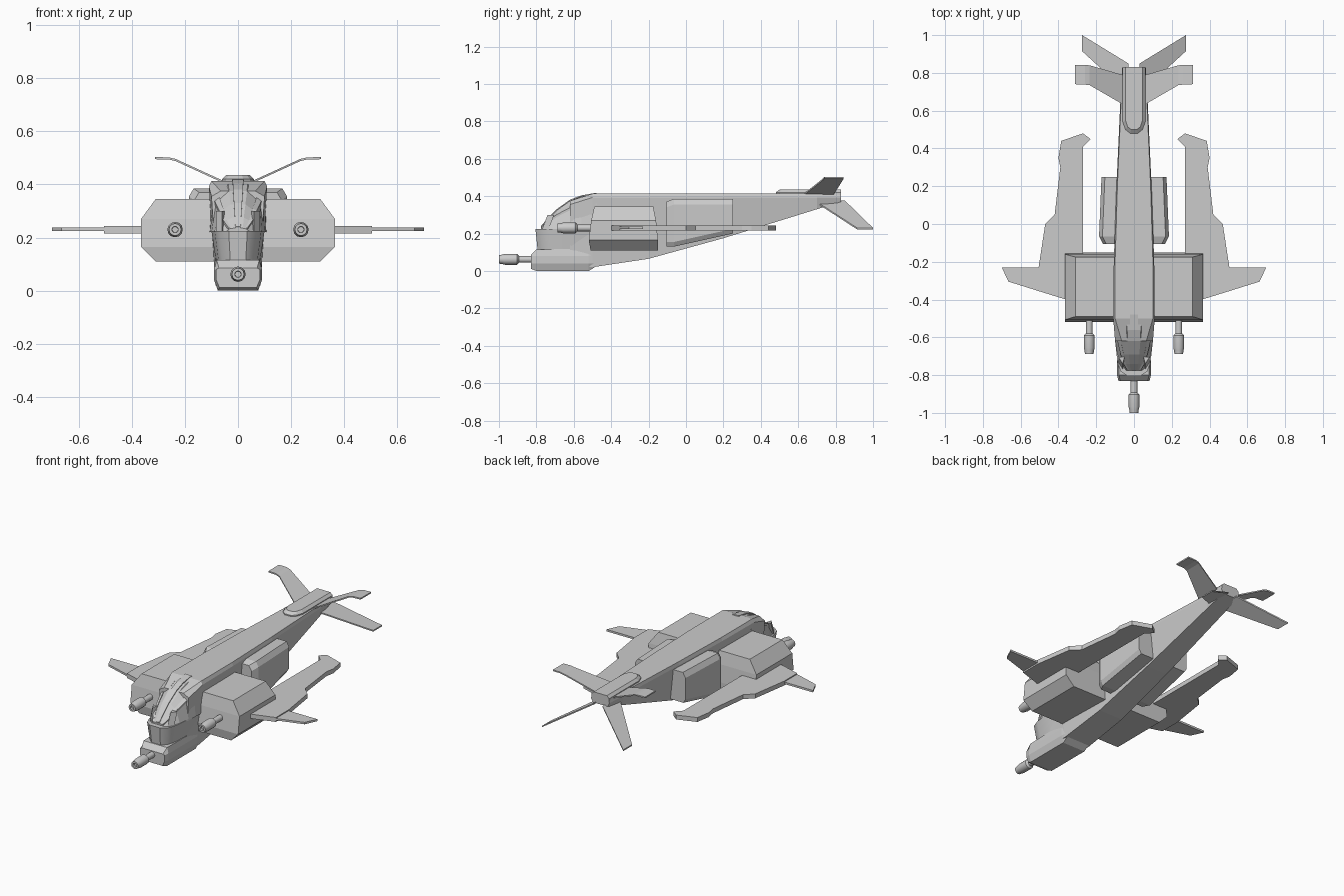
import bpy, bmesh, math
from mathutils import Vector

cube = bpy.data.objects.get("Cube")
if cube:
    bpy.data.objects.remove(cube, do_unlink=True)

grey = bpy.data.materials.new("hull grey")
grey.use_nodes = True
grey.diffuse_color = (0.6, 0.6, 0.6, 1)
grey.node_tree.nodes["Principled BSDF"].inputs["Base Color"].default_value = (0.6, 0.6, 0.6, 1)


def loft(name, rings, mirror=False, smooth=0):
    """Skin a list of equal-length closed rings and cap both ends."""
    bm = bmesh.new()
    loops = [[bm.verts.new(p) for p in ring] for ring in rings]
    n = len(loops[0])
    for a, b in zip(loops, loops[1:]):
        for i in range(n):
            j = (i + 1) % n
            bm.faces.new((a[i], a[j], b[j], b[i]))
    bm.faces.new(loops[0][::-1])
    bm.faces.new(loops[-1])
    bmesh.ops.recalc_face_normals(bm, faces=bm.faces)
    mesh = bpy.data.meshes.new(name)
    bm.to_mesh(mesh)
    bm.free()
    mesh.materials.append(grey)
    ob = bpy.data.objects.new(name, mesh)
    bpy.context.collection.objects.link(ob)
    if mirror:
        ob.modifiers.new("Mirror", 'MIRROR').use_mirror_merge = False
    if smooth:
        bpy.ops.object.select_all(action='DESELECT')
        ob.select_set(True)
        bpy.context.view_layer.objects.active = ob
        bpy.ops.object.shade_smooth_by_angle(angle=math.radians(smooth))
    return ob


def section(y, *half):
    """Symmetric cross-section at y from right-half (x, z) points, bottom to top."""
    return [(x, y, z) for x, z in half] + [(-x, y, z) for x, z in half[::-1]]


def outline(z, half):
    """Symmetric plan outline at height z from right-half (x, y) points."""
    return [(x, y, z) for x, y in half] + [(-x, y, z) for x, y in half[::-1]]


def plate(name, pts, z0, z1):
    return loft(name, [[(x, y, z) for x, y in pts] for z in (z0, z1)], mirror=True)


def ribbon(name, path, thick=0.008, mirror=True):
    """Thin strip through (left edge, right edge) pairs, thickened downwards."""
    down = Vector((0, 0.3, -1)).normalized() * thick
    rings = []
    for a, b in path:
        a, b = Vector(a), Vector(b)
        rings.append([a, b, b + down, a + down])
    return loft(name, rings, mirror)


# Fuselage: deep behind the cockpit, sweeping up to a thin tail
hull = [(-0.62, 0.04, 0.375, 0.08, 0.10, 0.065), (-0.5, 0.02, 0.413, 0.085, 0.11, 0.10),
        (-0.2, 0.065, 0.413, 0.08, 0.107, 0.10), (0.2, 0.175, 0.413, 0.07, 0.093, 0.088),
        (0.7, 0.33, 0.413, 0.055, 0.07, 0.066), (0.83, 0.37, 0.413, 0.05, 0.062, 0.058)]
loft("fuselage", [section(y, (wb, zb), (ws, zt - 0.02), (wt, zt))
                  for y, zb, zt, wb, ws, wt in hull])

# Rounded nose shell beneath the canopy
nose = [(0.10, -0.5), (0.10, -0.62), (0.088, -0.73), (0.07, -0.78), (0.035, -0.805)]
loft("nose_shell", [outline(0.11, [(x * 0.83, y + 0.012) for x, y in nose]),
                    outline(0.225, nose)], smooth=35)

# Canopy, built as tapering cross-sections
canopy = [(-0.775, 0.235, 0.05, 0.03, 0.018), (-0.74, 0.275, 0.076, 0.05, 0.022),
          (-0.69, 0.325, 0.09, 0.065, 0.028), (-0.62, 0.375, 0.10, 0.082, 0.034),
          (-0.56, 0.398, 0.105, 0.094, 0.036), (-0.48, 0.412, 0.108, 0.102, 0.04)]
loft("canopy", [section(y, (wb, 0.22), (ws, 0.225 + (zt - 0.225) * 0.72), (wt, zt))
                for y, zt, wb, ws, wt in canopy])

# Canopy frames: a central spine and a rail along each side
ribbon("canopy_spine", [((-w * 0.55, y, z + 0.006), (w * 0.55, y, z + 0.006))
                        for y, z, _, _, w in canopy], mirror=False)
ribbon("canopy_rail", [((ws * 0.85, y, 0.225 + (z - 0.225) * 0.84),
                        (ws + 0.006, y, 0.23 + (z - 0.225) * 0.72))
                       for y, z, _, ws, _ in canopy], thick=0.012)
# Upright cheek plates at the front of the canopy
loft("canopy_cheek", [[(0.082, y0, z), (0.06, y0 - 0.035, z), (0.05, y0, z)]
                      for y0, z in ((-0.735, 0.22), (-0.705, 0.30))], mirror=True)

# Chin turret housing
chin = [(-0.83, 0.012, 0.085, 0.07, 0.082, 0.072), (-0.8, 0, 0.115, 0.076, 0.09, 0.08),
        (-0.52, 0, 0.118, 0.076, 0.09, 0.085), (-0.48, 0.025, 0.118, 0.076, 0.085, 0.085)]
loft("chin_housing", [section(y, (wb, zb), (wm, 0.04), (wm, 0.08), (wt, zt))
                      for y, zb, zt, wb, wm, wt in chin])

# Large chamfered side pods
pod = [(0.11, 0.31, -0.51, -0.15), (0.19, 0.365, -0.52, -0.15),
       (0.27, 0.365, -0.507, -0.16), (0.345, 0.31, -0.49, -0.175)]
pod[1] = (0.165, 0.365, -0.52, -0.15)
loft("side_pod", [[(0.07, f, z), (x, f, z), (x, b, z), (0.07, b, z)]
                  for z, x, f, b in pod], mirror=True)

# Engine boxes behind the pods, with chamfered front and upper edge
boxes = [(-0.105, 0.165, 0.13, 0.37), (-0.065, 0.185, 0.13, 0.385), (0.25, 0.172, 0.2, 0.385)]
loft("engine_box", [[(0.06, y, zb), (x - 0.015, y, zb), (x, y, zb + 0.025), (x, y, zt - 0.03),
                     (x - 0.018, y, zt), (0.06, y, zt)] for y, x, zb, zt in boxes], mirror=True)

# Wings: rearward boom with a thin swept blade
boom = [(0.27, -0.3), (0.36, -0.4), (0.505, -0.355), (0.505, -0.23), (0.47, 0.0), (0.42, 0.05),
        (0.39, 0.3), (0.4, 0.35), (0.385, 0.44), (0.27, 0.48), (0.23, 0.45), (0.27, 0.41)]
plate("wing_boom", boom, 0.216, 0.243)
plate("wing_blade", [(0.36, -0.4), (0.665, -0.305), (0.70, -0.23), (0.4, -0.23)], 0.225, 0.237)

# Raised tail fairing with a rounded front
fairing = [(0.06, 0.83), (0.06, 0.54), (0.045, 0.5), (0.02, 0.48)]
inner = [(0.045, 0.83), (0.045, 0.55), (0.034, 0.515), (0.015, 0.5)]
loft("tail_fairing", [outline(0.405, fairing), outline(0.42, fairing), outline(0.435, inner)])


def fin(name, stations):
    """Thin fin from (x, front y, back y, z) stations."""
    t = 0.004
    loft(name, [[(x, f, z - t), (x, b, z - t), (x, b, z + t), (x, f, z + t)]
                for x, f, b, z in stations], mirror=True)


# Upper cranked fins and lower drooping fins
fin("upper_tail_fin", [(0.045, 0.625, 0.785, 0.405), (0.235, 0.735, 0.84, 0.492),
                       (0.26, 0.738, 0.842, 0.498), (0.312, 0.74, 0.842, 0.499)])
fin("lower_tail_fin", [(0.03, 0.69, 0.85, 0.372), (0.275, 0.915, 1.0, 0.226)])


def gun(name, x, z, y, mirror):
    """Turned barrel running forward from y, with a thick muzzle sleeve."""
    profile = [(0.03, 0.018), (-0.065, 0.018), (-0.075, 0.029), (-0.14, 0.029),
               (-0.155, 0.025), (-0.172, 0.023), (-0.172, 0.012), (-0.16, 0.011)]
    ring = [k * math.tau / 12 for k in range(12)]
    loft(name, [[(x + r * math.cos(a), y + d, z + r * math.sin(a)) for a in ring]
                for d, r in profile], mirror, smooth=35)


gun("chin_gun", 0, 0.062, -0.828, False)
gun("pod_gun", 0.237, 0.23, -0.515, True)
